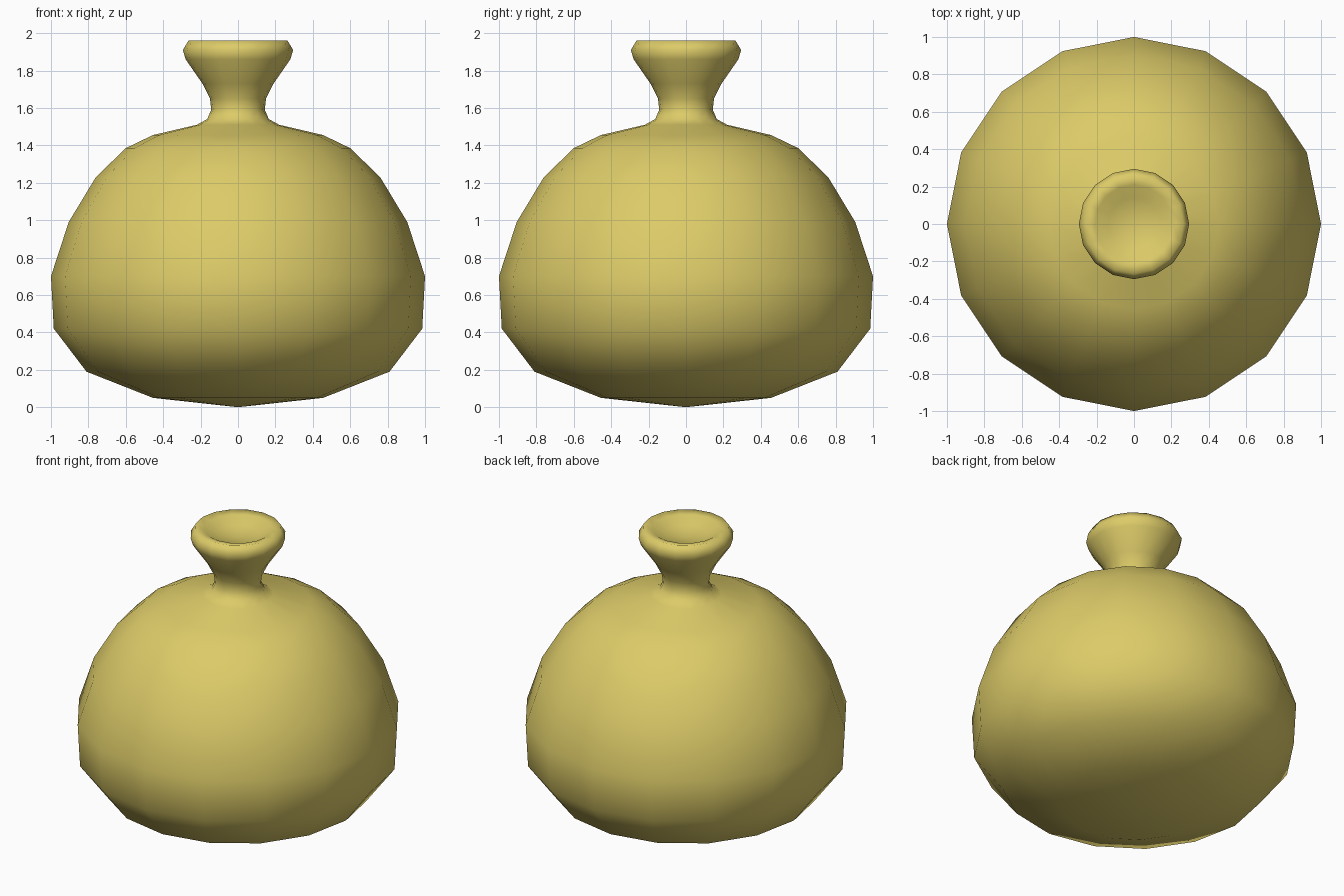
import bpy, bmesh
from math import cos, sin, tau

if "Cube" in bpy.data.objects:
    bpy.data.objects.remove(bpy.data.objects["Cube"])

SIDES = 16

# Half profile (radius, height) from the bottom pole, up the body and neck, into the lip dish
profile = [
    (0, 0), (0.455, 0.05), (0.81, 0.19), (0.985, 0.42), (1.0, 0.70),
    (0.905, 0.99), (0.76, 1.23), (0.60, 1.385), (0.455, 1.455),
    (0.22, 1.51), (0.165, 1.54), (0.143, 1.59), (0.15, 1.65),
    (0.19, 1.73), (0.28, 1.86), (0.295, 1.91), (0.265, 1.96),
    (0.21, 1.95), (0.14, 1.91), (0, 1.89),
]


def lathe(name, points, sides):
    bm = bmesh.new()
    rings = []
    for r, z in points:
        n = sides if r > 0 else 1
        rings.append([bm.verts.new((r * cos(tau * i / sides), r * sin(tau * i / sides), z))
                      for i in range(n)])
    for a, b in zip(rings, rings[1:]):
        for i in range(sides):
            j = (i + 1) % sides
            if len(a) == 1:
                bm.faces.new((a[0], b[j], b[i]))
            elif len(b) == 1:
                bm.faces.new((a[i], a[j], b[0]))
            else:
                bm.faces.new((a[i], a[j], b[j], b[i]))
    bmesh.ops.recalc_face_normals(bm, faces=bm.faces)
    for f in bm.faces:
        f.smooth = True
    mesh = bpy.data.meshes.new(name)
    bm.to_mesh(mesh)
    bm.free()
    obj = bpy.data.objects.new(name, mesh)
    bpy.context.collection.objects.link(obj)
    return obj


# Round flask with flared neck
flask = lathe("flask", profile, SIDES)
mat = bpy.data.materials.new("yellow_glaze")
mat.diffuse_color = (0.72, 0.60, 0.14, 1)
mat.use_nodes = True
mat.node_tree.nodes["Principled BSDF"].inputs["Base Color"].default_value = mat.diffuse_color
flask.data.materials.append(mat)
